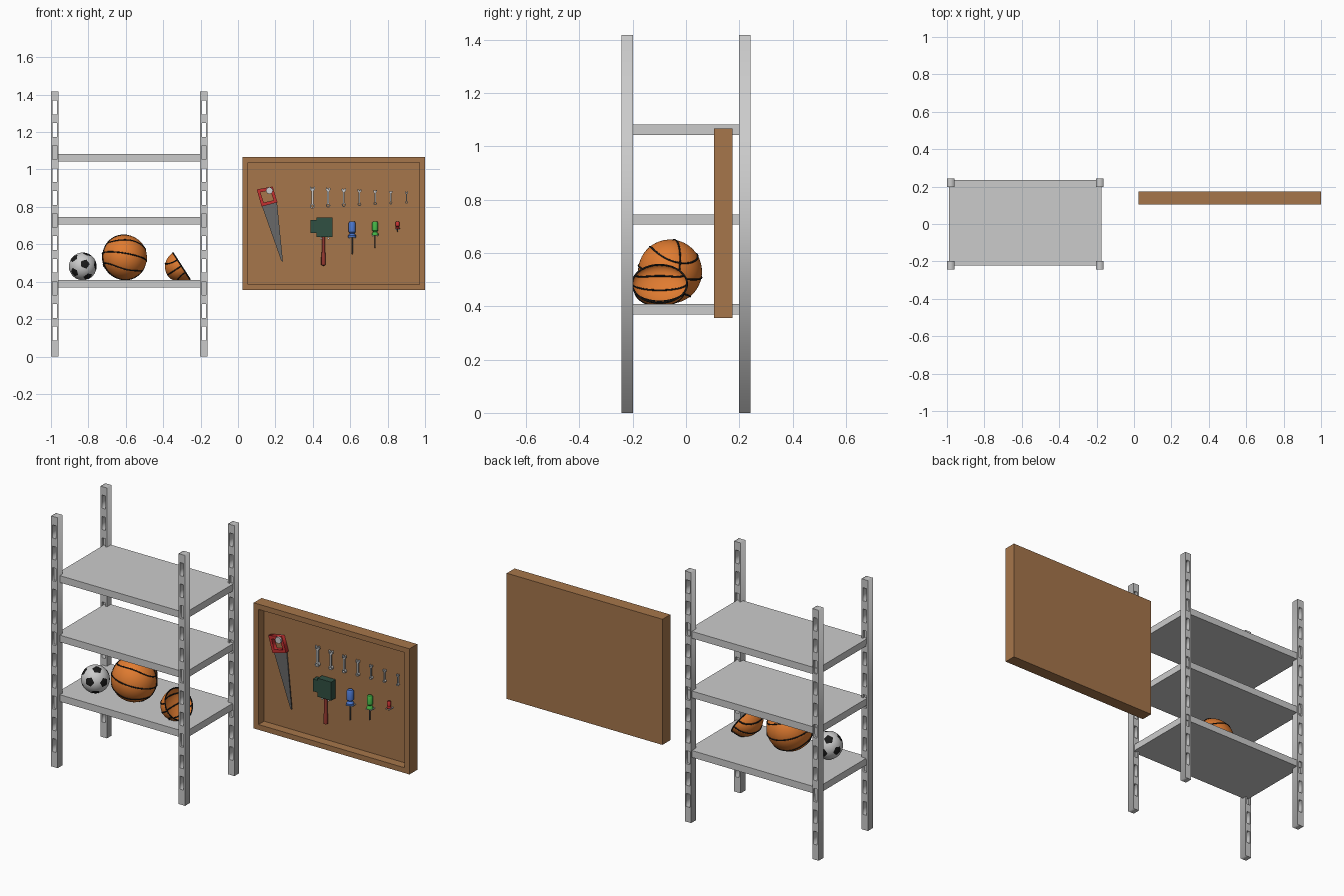
import bpy, bmesh
from math import sin, cos, pi, radians
from mathutils import Vector, Matrix, Euler

if "Cube" in bpy.data.objects:
    bpy.data.objects.remove(bpy.data.objects["Cube"])

def material(name, rgb):
    m = bpy.data.materials.new(name)
    m.diffuse_color = (*rgb, 1)
    m.use_nodes = True
    m.node_tree.nodes["Principled BSDF"].inputs["Base Color"].default_value = m.diffuse_color
    return m

WOOD = material("wood", (0.38, 0.18, 0.07))
ORANGE = material("orange", (0.75, 0.2, 0.03))
BLACK = material("black", (0.01, 0.01, 0.01))
WHITE = material("white", (0.85, 0.85, 0.85))
RED = material("red", (0.55, 0.03, 0.03))
MAROON = material("maroon", (0.3, 0.04, 0.03))
STEEL = material("dark_steel", (0.14, 0.14, 0.14))
DARK_GREEN = material("dark_green", (0.03, 0.08, 0.055))
BLUE = material("blue", (0.07, 0.18, 0.6))
GREEN = material("green", (0.06, 0.45, 0.06))

def select(ob):
    bpy.ops.object.select_all(action='DESELECT')
    ob.select_set(True)
    bpy.context.view_layer.objects.active = ob

def add(name, data, mats=(), smooth=False):
    ob = bpy.data.objects.new(name, data)
    bpy.context.collection.objects.link(ob)
    for m in mats:
        data.materials.append(m)
    if smooth:
        select(ob)
        bpy.ops.object.shade_smooth_by_angle(angle=radians(40))
    return ob

def from_bm(name, bm, mats=(), smooth=False):
    me = bpy.data.meshes.new(name)
    bm.to_mesh(me)
    bm.free()
    return add(name, me, mats, smooth)

def box_bm(x0, x1, y0, y1, z0, z1):
    bm = bmesh.new()
    bmesh.ops.create_cube(bm, size=1)
    bmesh.ops.scale(bm, vec=(x1 - x0, y1 - y0, z1 - z0), verts=bm.verts)
    bmesh.ops.translate(bm, vec=((x0 + x1) / 2, (y0 + y1) / 2, (z0 + z1) / 2), verts=bm.verts)
    bm.normal_update()
    return bm

def rect(x0, x1, z0, z1):
    return [(x0, z0), (x1, z0), (x1, z1), (x0, z1)]

def ngon(x, z, r, n=12):
    return [(x + r * cos(2 * pi * i / n), z + r * sin(2 * pi * i / n)) for i in range(n)]

def plate(name, outline, y0, y1, holes=(), mats=()):
    """Flat outline in the xz plane, with holes, given thickness along y."""
    cu = bpy.data.curves.new(name, 'CURVE')
    cu.dimensions, cu.fill_mode, cu.extrude = '2D', 'BOTH', (y1 - y0) / 2
    for loop in [outline, *holes]:
        sp = cu.splines.new('POLY')
        sp.points.add(len(loop) - 1)
        for p, (x, z) in zip(sp.points, loop):
            p.co = (x, z, 0, 1)
        sp.use_cyclic_u = True
    ob = add(name, cu, mats)
    ob.location.y = (y0 + y1) / 2
    ob.rotation_euler.x = pi / 2
    select(ob)
    bpy.ops.object.convert(target='MESH')

def lathe(name, profile, x, y, mats):
    """Turned shape around a vertical axis from (radius, z) pairs."""
    bm = bmesh.new()
    vs = [bm.verts.new((x + r, y, z)) for r, z in profile]
    es = [bm.edges.new(p) for p in zip(vs, vs[1:])]
    bmesh.ops.spin(bm, geom=vs + es, cent=(x, y, 0), axis=(0, 0, 1), angle=2 * pi, steps=16)
    bmesh.ops.remove_doubles(bm, verts=bm.verts, dist=1e-5)
    bmesh.ops.recalc_face_normals(bm, faces=bm.faces)
    from_bm(name, bm, mats, True)

# Slotted shelf posts
slots = [0.123 + 0.1209 * i for i in range(11)]
for side, x in (("left", -1.0), ("right", -0.202)):
    for end, y in (("front", -0.242), ("back", 0.199)):
        plate(f"{end}_{side}_post", rect(x, x + 0.04, 0, 1.417), y, y + 0.043,
              [rect(x + 0.009, x + 0.031, z - 0.037, z + 0.037) for z in slots])
        # Shelf tabs sitting inside the slots
        for n, z in enumerate((slots[2], slots[5], slots[8])):
            from_bm(f"{end}_{side}_shelf_tab_{n}",
                    box_bm(x + 0.008, x + 0.032, y + 0.012, y + 0.031, z - 0.038, z + 0.038))

# Shelves
for n, z in enumerate((0.369, 0.706, 1.043)):
    from_bm(f"shelf_{n}", box_bm(-0.988, -0.174, -0.222, 0.235, z, z + 0.039))

# Panelled ball: mapping turns unit directions into surface points
def seamed_ball(name, mapping):
    bm = bmesh.new()
    bmesh.ops.create_uvsphere(bm, u_segments=48, v_segments=32, radius=1)
    for v in bm.verts:
        v.co = mapping(v.co)
    bmesh.ops.recalc_face_normals(bm, faces=bm.faces)
    from_bm(name, bm, [ORANGE], True)
    ts = [2 * pi * i / 72 for i in range(72)]
    loops = [[(cos(t), sin(t), 0) for t in ts], [(cos(t), 0, sin(t)) for t in ts]]
    for s in (1, -1):
        lat = [radians(35 - 7 * cos(2 * t)) for t in ts]
        loops.append([(cos(t) * cos(a), sin(t) * cos(a), s * sin(a)) for t, a in zip(ts, lat)])
    cu = bpy.data.curves.new(name + "_seams", 'CURVE')
    cu.dimensions, cu.bevel_depth, cu.bevel_resolution = '3D', 0.0035, 1
    for loop in loops:
        sp = cu.splines.new('POLY')
        sp.points.add(len(loop) - 1)
        for p, d in zip(sp.points, loop):
            p.co = (*mapping(Vector(d)), 1)
        sp.use_cyclic_u = True
    select(add(name + "_seams", cu, [BLACK]))
    bpy.ops.object.convert(target='MESH')

turn = Euler((radians(-8), radians(12), radians(15))).to_matrix()
seamed_ball("large_ball", lambda d: Vector((-0.607, -0.06, 0.53)) + 0.12 * (turn @ d))

# Deflated ball: one half pushed in, bottom resting flat on the shelf
def deflate(d):
    n = d.y if d.y < 0 else -0.5 * d.y
    p = (Vector((-0.302, -0.099, 0.484)) + 0.085 * d.z * Vector((0.54, 0, -0.84))
         + 0.103 * d.x * Vector((0, 1, 0)) + 0.09 * n * Vector((0.84, 0, 0.54)))
    p.z = max(p.z, 0.409)
    return p

seamed_ball("deflated_ball", deflate)

# Small ball with dark pentagons around the icosahedron corners
bm = bmesh.new()
bmesh.ops.create_icosphere(bm, subdivisions=1, radius=1)
corners = [v.co.copy() for v in bm.verts]
bmesh.ops.subdivide_edges(bm, edges=bm.edges, cuts=8, use_grid_fill=True)
for f in bm.faces:
    c = f.calc_center_median()
    f.material_index = int(max(c.dot(k) for k in corners) > 0.816)
spin = Euler((radians(80), 0, radians(10))).to_matrix()
for v in bm.verts:
    v.co = Vector((-0.83, -0.09, 0.482)) + spin @ v.co.normalized() * 0.074
from_bm("small_ball", bm, [WHITE, BLACK], True)

# Tool board with a recessed front
bm = box_bm(0.025, 1.0, 0.105, 0.175, 0.356, 1.067)
front = min(bm.faces, key=lambda f: f.calc_center_median().y)
bmesh.ops.inset_individual(bm, faces=[front], thickness=0.042, depth=0)
bmesh.ops.inset_individual(bm, faces=[front], thickness=0, depth=-0.05)
from_bm("tool_board", bm, [WOOD])

def peg(name, x, z, r, y0=0.118):
    plate(name, ngon(x, z, r, 8), y0, 0.158, mats=[])

# Saw
plate("saw_handle", [(0.1, 0.893), (0.185, 0.909), (0.211, 0.824), (0.126, 0.802)], 0.128, 0.152,
      [[(0.12, 0.878), (0.173, 0.889), (0.191, 0.836), (0.138, 0.823)]], [RED])
plate("saw_blade", [(0.126, 0.81), (0.208, 0.83), (0.24, 0.508), (0.232, 0.51)], 0.137, 0.143,
      mats=[STEEL])
peg("saw_peg", 0.168, 0.887, 0.019)

# Row of wrenches, largest to smallest
half = [(0.005, -0.037), (0.005, 0.034), (0.014, 0.044), (0.012, 0.059), (0.006, 0.056), (0.004, 0.046)]
wrench = half + [(-x, z) for x, z in reversed(half)]
for i in range(7):
    x, s = 0.398 + 0.0838 * i, 1 - 0.075 * i
    plate(f"wrench_{i}", [(x + s * a, 0.85 + s * b) for a, b in wrench], 0.138, 0.148)
    zr = 0.85 - 0.046 * s
    plate(f"wrench_ring_{i}", ngon(x, zr, 0.013 * s), 0.136, 0.15, [ngon(x, zr, 0.007 * s)])
    peg(f"wrench_peg_{i}", x, 0.85 + 0.05 * s, 0.004 * s, 0.13)

# Mallet
from_bm("mallet_head", box_bm(0.42, 0.505, 0.112, 0.152, 0.638, 0.743), [DARK_GREEN])
from_bm("mallet_face", box_bm(0.388, 0.42, 0.115, 0.15, 0.66, 0.729), [DARK_GREEN])
lathe("mallet_handle", [(0, 0.65), (0.009, 0.65), (0.009, 0.56), (0.012, 0.53), (0.012, 0.49), (0, 0.484)],
      0.457, 0.132, [MAROON])
for x in (0.443, 0.483):
    peg(f"mallet_peg_{x}", x, 0.632, 0.006)

# Screwdrivers: x, handle radius, handle bottom, shaft tip
for name, x, r, low, tip, mat in (("blue", 0.61, 0.019, 0.637, 0.545, BLUE),
                                  ("green", 0.733, 0.016, 0.648, 0.578, GREEN),
                                  ("red", 0.853, 0.011, 0.683, 0.664, RED)):
    h = 0.722 - low
    lathe(f"{name}_screwdriver_handle",
          [(0, 0.722), (r * 0.7, 0.722), (r, 0.722 - h * 0.1), (r, low + h * 0.35), (r * 0.6, low + h * 0.25),
           (r * 1.1, low + h * 0.12), (r * 1.1, low), (0, low)], x, 0.132, [mat])
    lathe(f"{name}_screwdriver_shaft",
          [(0, low + 0.01), (r * 0.2, low + 0.01), (r * 0.2, tip + 0.005), (0, tip)], x, 0.132, [STEEL])
    for s in (-1, 1):
        peg(f"{name}_screwdriver_peg_{s}", x + s * r * 0.8, low - 0.003, 0.004)
